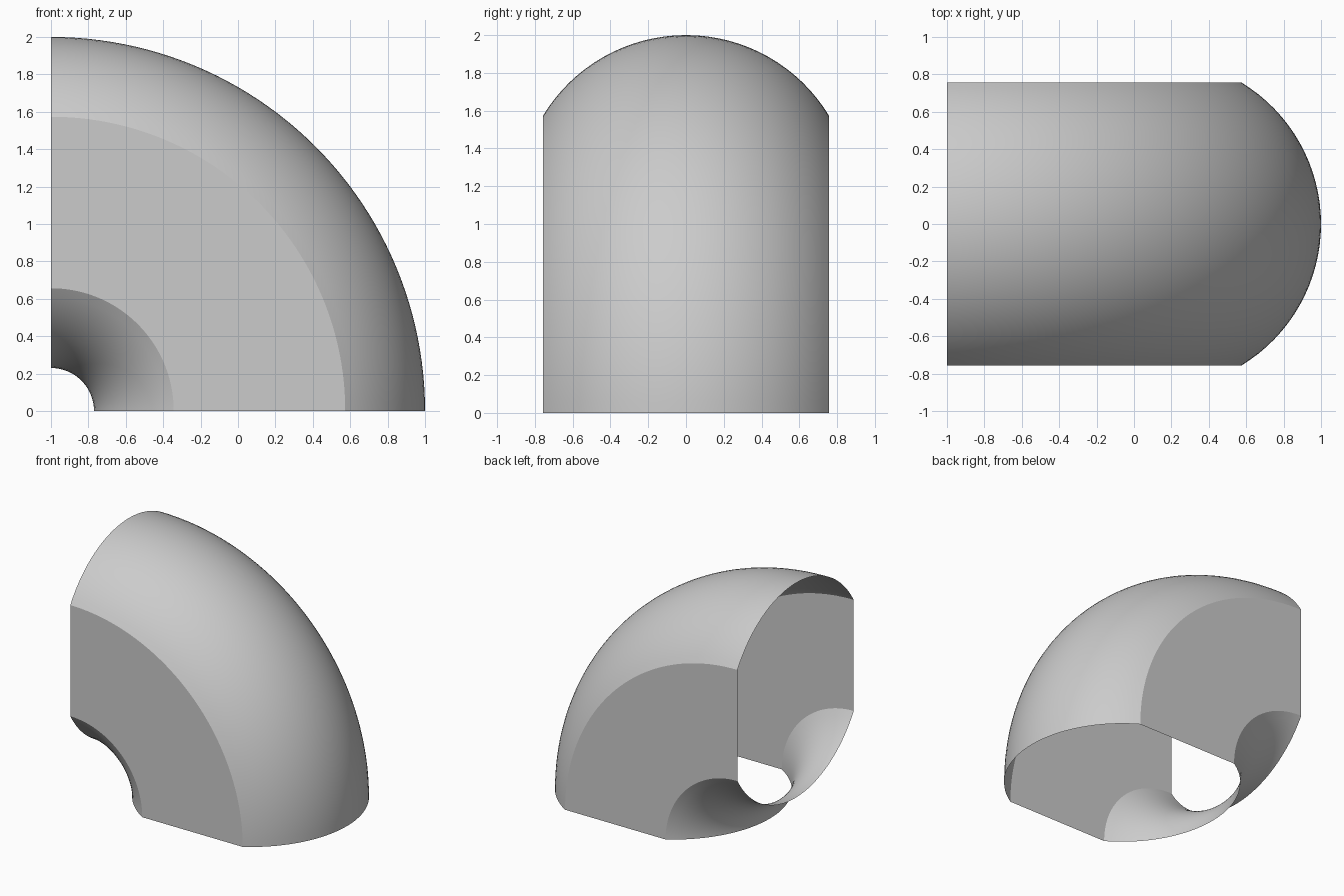
import bpy, bmesh
from math import asin, cos, sin, pi, radians
from mathutils import Vector

cube = bpy.data.objects.get("Cube")
if cube:
    bpy.data.objects.remove(cube, do_unlink=True)

BEND_RADIUS = 1.115   # bend centre to pipe centre line
PIPE_RADIUS = 0.885
HALF_WIDTH = 0.757    # flat sides cut the round pipe here
ARC_STEPS = 32
BEND_STEPS = 48
CENTRE = Vector((-1, 0, 0))

grey = bpy.data.materials.new("light grey")
grey.use_nodes = True
colour = (0.6, 0.6, 0.6, 1)
grey.diffuse_color = colour
grey.node_tree.nodes["Principled BSDF"].inputs["Base Color"].default_value = colour

# Pipe cross-section: an outer and an inner arc joined by two flat sides
limit = asin(HALF_WIDTH / PIPE_RADIUS)
bm = bmesh.new()
ring = []
for middle in (0, pi):
    for i in range(ARC_STEPS + 1):
        a = middle - limit + 2 * limit * i / ARC_STEPS
        offset = Vector((BEND_RADIUS + PIPE_RADIUS * cos(a), PIPE_RADIUS * sin(a), 0))
        ring.append(bm.verts.new(CENTRE + offset))
edges = [bm.edges.new((v, ring[i - 1])) for i, v in enumerate(ring)]

# Sweep the section through a quarter turn, leaving both ends open
bmesh.ops.spin(bm, geom=ring + edges, cent=CENTRE, axis=(0, -1, 0),
               angle=pi / 2, steps=BEND_STEPS, use_duplicate=False)
bmesh.ops.recalc_face_normals(bm, faces=bm.faces)

# Make sure the outermost faces point outward
outermost = max(bm.faces, key=lambda f: (f.calc_center_median() - CENTRE).length)
if outermost.normal.dot(outermost.calc_center_median() - CENTRE) < 0:
    bmesh.ops.reverse_faces(bm, faces=bm.faces)

mesh = bpy.data.meshes.new("pipe_elbow")
bm.to_mesh(mesh)
bm.free()
mesh.materials.append(grey)
elbow = bpy.data.objects.new("pipe_elbow", mesh)
bpy.context.collection.objects.link(elbow)

# Smooth curved walls with crisp edges along the flat sides
bpy.ops.object.select_all(action="DESELECT")
elbow.select_set(True)
bpy.context.view_layer.objects.active = elbow
bpy.ops.object.shade_smooth_by_angle(angle=radians(20))
